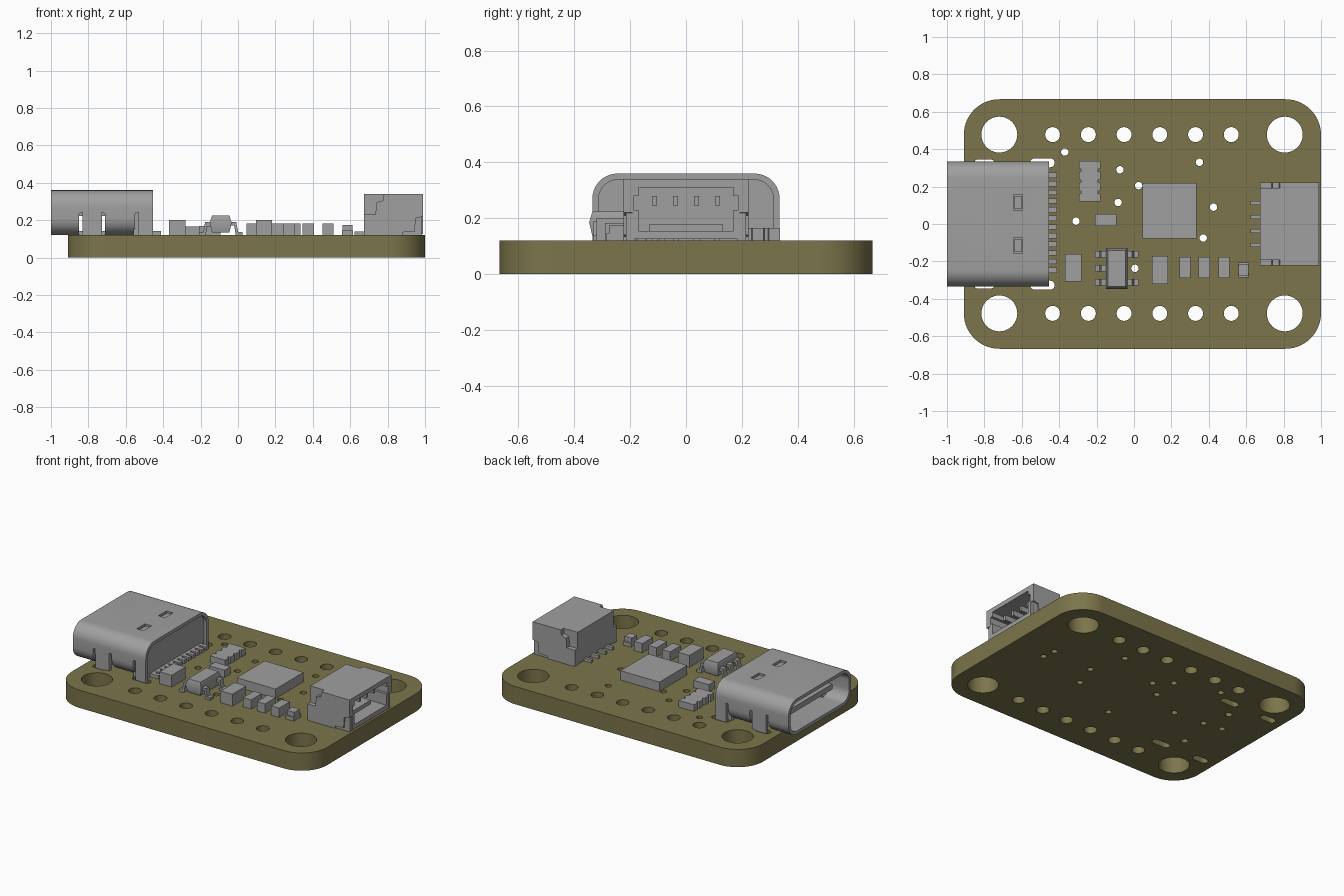
import bpy, bmesh
from math import sin, cos, pi
from mathutils import Matrix, Vector

cube = bpy.data.objects.get("Cube")
if cube:
    bpy.data.objects.remove(cube, do_unlink=True)


def material(name, rgb):
    m = bpy.data.materials.new(name)
    m.use_nodes = True
    col = (*rgb, 1)
    m.diffuse_color = col
    m.node_tree.nodes["Principled BSDF"].inputs["Base Color"].default_value = col
    return m


olive = material("olive_board", (0.2, 0.177, 0.07))
grey = material("plain_grey", (0.35, 0.35, 0.35))
TOP = 0.12  # upper face of the board

# Extrusion frames: the loop plane is turned so the depth runs along the axis
FRAMES = {
    "x": Matrix(((0, 0, 1), (1, 0, 0), (0, 1, 0))),
    "y": Matrix(((1, 0, 0), (0, 0, -1), (0, 1, 0))),
    "z": Matrix.Identity(3),
}


def finish(name, bm, mat=grey):
    bmesh.ops.recalc_face_normals(bm, faces=bm.faces)
    me = bpy.data.meshes.new(name)
    bm.to_mesh(me)
    bm.free()
    me.materials.clear()
    me.materials.append(mat)
    me.shade_smooth()
    me.set_sharp_from_angle(angle=0.6)
    ob = bpy.data.objects.new(name, me)
    bpy.context.collection.objects.link(ob)
    return ob


def box(name, x0, x1, y0, y1, z0, z1):
    bm = bmesh.new()
    bmesh.ops.create_cube(bm, size=1)
    for v in bm.verts:
        v.co = Vector((x0 if v.co.x < 0 else x1,
                       y0 if v.co.y < 0 else y1,
                       z0 if v.co.z < 0 else z1))
    return finish(name, bm)


def extrude(name, loops, axis, a, b, mat=grey):
    """Fill nested loops (inner ones are holes) and extrude from a to b."""
    cu = bpy.data.curves.new(name, "CURVE")
    cu.dimensions = "2D"
    cu.fill_mode = "BOTH"
    cu.extrude = abs(b - a) / 2
    for loop in loops:
        s = cu.splines.new("POLY")
        s.points.add(len(loop) - 1)
        for p, (u, v) in zip(s.points, loop):
            p.co = (u, v, 0, 1)
        s.use_cyclic_u = True
    tmp = bpy.data.objects.new(name + "_outline", cu)
    bpy.context.collection.objects.link(tmp)
    dg = bpy.context.evaluated_depsgraph_get()
    me = bpy.data.meshes.new_from_object(tmp.evaluated_get(dg))
    bm = bmesh.new()
    bm.from_mesh(me)
    bpy.data.objects.remove(tmp)
    bpy.data.curves.remove(cu)
    bpy.data.meshes.remove(me)
    bmesh.ops.remove_doubles(bm, verts=bm.verts, dist=1e-5)
    mid = (a + b) / 2 * (-1 if axis == "y" else 1)
    for v in bm.verts:
        v.co = FRAMES[axis] @ (v.co + Vector((0, 0, mid)))
    return finish(name, bm, mat)


def rrect(cx, cy, hw, hh, r, n=8):
    """Rounded rectangle from centre, half sizes and corner radius."""
    pts = []
    for q, (sx, sy) in enumerate(((1, 1), (-1, 1), (-1, -1), (1, -1))):
        for i in range(n + 1):
            t = (q + i / n) * pi / 2
            pts.append((cx + sx * (hw - r) + r * cos(t), cy + sy * (hh - r) + r * sin(t)))
    return pts


def circle(cx, cy, r, n=24):
    return [(cx + r * cos(2 * pi * i / n), cy + r * sin(2 * pi * i / n)) for i in range(n)]


def cut(target, cutters):
    for c in cutters:
        mod = target.modifiers.new("cut", "BOOLEAN")
        mod.operation = "DIFFERENCE"
        mod.solver = "EXACT"
        mod.object = c
    dg = bpy.context.evaluated_depsgraph_get()
    me = bpy.data.meshes.new_from_object(target.evaluated_get(dg))
    target.modifiers.clear()
    target.data = me
    me.set_sharp_from_angle(angle=0.6)
    for c in cutters:
        bpy.data.objects.remove(c)


# Circuit board with mounting holes, header holes, vias and slots
holes = [rrect(0.045, 0, 0.955, 0.667, 0.19, 14)]
for y in (-0.478, 0.478):
    holes += [circle(x, y, 0.096, 40) for x in (-0.72, 0.806)]
    holes += [circle(-0.435 + 0.191 * i, y, 0.04) for i in range(6)]
for s in (-1, 1):
    holes.append(rrect(-0.8, s * 0.322, 0.055, 0.024, 0.023, 5))
    holes.append(rrect(-0.49, s * 0.327, 0.065, 0.024, 0.023, 5))
    holes.append(circle(-0.58, s * 0.21, 0.022, 12))
vias = [(-0.37, 0.385), (-0.075, 0.29), (0.025, 0.205), (-0.085, 0.115), (-0.31, 0.015),
        (0.35, 0.33), (0.425, 0.09), (0.37, -0.075), (0.005, -0.237), (0.735, 0.117),
        (0.747, 0.027), (-0.53, 0.03), (-0.66, 0.05)]
holes += [circle(x, y, 0.02, 16) for x, y in vias]
extrude("circuit_board", holes, "z", 0, TOP, olive)

# Socket shell: rounded tube with side cut-outs and top windows
shell = extrude("socket_shell", [rrect(0, 0.24, 0.335, 0.12, 0.09, 10),
                                 rrect(0, 0.24, 0.313, 0.098, 0.07, 10)], "x", -1, -0.455)
cutters = []
for s in (-1, 1):
    y0, y1 = sorted((s * 0.245, s * 0.36))
    for x0, x1 in ((-0.85, -0.71), (-0.55, -0.4)):
        cutters.append(extrude("side_cutter", [rrect((x0 + x1) / 2, 0.17, (x1 - x0) / 2, 0.07, 0.01, 4)],
                               "y", y0, y1))
    cutters.append(box("window_cutter", -0.645, -0.595, s * 0.115 - 0.043, s * 0.115 + 0.043, 0.32, 0.4))
cut(shell, cutters)
for s in (-1, 1):
    y0, y1 = sorted((s * 0.313, s * 0.335))
    box("front_shell_leg", -0.832, -0.728, y0, y1, 0.1, 0.245)
    box("rear_shell_leg", -0.532, -0.455, y0, y1, 0.1, 0.245)
    box("shell_spring", -0.638, -0.602, s * 0.115 - 0.036, s * 0.115 + 0.036, 0.335, 0.35)

# Socket insulator, tongue and solder pins
extrude("socket_back", [rrect(0, 0.235, 0.314, 0.104, 0.07)], "x", -0.56, -0.475)
box("socket_back_foot", -0.56, -0.475, -0.314, 0.314, TOP, 0.23)
box("socket_tongue", -0.93, -0.55, -0.235, 0.235, 0.222, 0.258)
for i in range(12):
    y = -0.247 + 0.0462 * i
    box("socket_pin", -0.48, -0.412, y - 0.014, y + 0.014, TOP, 0.143)

# Plug connector: open housing, side cheeks, fixing tabs and contacts
side = [(0.17, 0.155), (0.17, 0.23), (0.187, 0.23), (0.187, 0.28), (0.17, 0.28), (0.17, 0.31)]
opening = side + [(-y, z) for y, z in reversed(side)]
frame = [(-0.192, 0.125), (0.192, 0.125), (0.192, 0.34), (-0.192, 0.34)]
extrude("connector_housing", [frame, opening], "x", 0.75, 0.99)
box("connector_back", 0.675, 0.75, -0.192, 0.192, 0.125, 0.34)
box("connector_ledge", 0.74, 0.9, -0.13, 0.13, 0.15, 0.18)
cheek = [(0.675, 0.12), (0.88, 0.12), (0.88, 0.135), (0.945, 0.14), (0.95, 0.21), (0.99, 0.22),
         (0.99, 0.34), (0.78, 0.34), (0.775, 0.305), (0.74, 0.295), (0.735, 0.23), (0.675, 0.23)]
for s in (-1, 1):
    y0, y1 = sorted((s * 0.19, s * 0.223))
    extrude("connector_cheek", [cheek], "y", y0, y1)
    y0, y1 = sorted((s * 0.185, s * 0.214))
    box("connector_fixing_tab", 0.87, 0.985, y0, y1, TOP, 0.225)
for i in range(4):
    y = -0.112 + 0.0747 * i
    box("connector_contact", 0.74, 0.94, y - 0.009, y + 0.009, 0.245, 0.28)
    box("connector_pin", 0.622, 0.69, y - 0.01, y + 0.01, TOP, 0.14)

# Main chip and block-shaped passives
box("main_chip", 0.045, 0.335, -0.077, 0.22, TOP, 0.183)
box("left_capacitor", -0.37, -0.28, -0.308, -0.16, TOP, 0.2)
box("right_capacitor", 0.095, 0.182, -0.32, -0.172, TOP, 0.2)
box("centre_resistor", -0.208, -0.094, -0.01, 0.054, TOP, 0.17)
for x in (0.272, 0.375, 0.481):
    box("small_resistor", x - 0.03, x + 0.03, -0.29, -0.177, TOP, 0.183)

# Resistor array with scalloped edges
edge = []
for i in range(4):
    y = 0.12 + 0.0588 * i
    edge += [(0.0575, y), (0.0575, y + 0.04)]
    if i < 3:
        edge += [(0.045, y + 0.044), (0.045, y + 0.055)]
outline = [(-0.2375 + u, y) for u, y in edge] + [(-0.2375 - u, y) for u, y in reversed(edge)]
extrude("resistor_array", [outline], "z", TOP, 0.165)

# Regulator: tapered body with bent legs
bm = bmesh.new()
for z, inset in ((0.135, 0.012), (0.185, 0), (0.225, 0.012)):
    for sx in (-1, 1):
        for sy in (-1, 1):
            bm.verts.new((-0.0925 + sx * (0.0585 - inset), -0.2375 + sy * (0.109 - inset), z))
bmesh.ops.convex_hull(bm, input=bm.verts)
finish("regulator_body", bm)
leg = [(0.045, 0.19), (0.083, 0.19), (0.093, 0.138), (0.116, 0.138),
       (0.116, 0.12), (0.08, 0.12), (0.072, 0.172), (0.045, 0.172)]
for s, rows in ((-1, (-0.162, -0.237, -0.312)), (1, (-0.162, -0.312))):
    for y in rows:
        extrude("regulator_leg", [[(-0.0925 + s * u, z) for u, z in leg]], "y", y - 0.018, y + 0.018)

# Status lamp
box("lamp_body", 0.558, 0.612, -0.275, -0.217, TOP, 0.175)
for y in (-0.285, -0.225):
    box("lamp_terminal", 0.555, 0.615, y, y + 0.02, TOP, 0.145)
